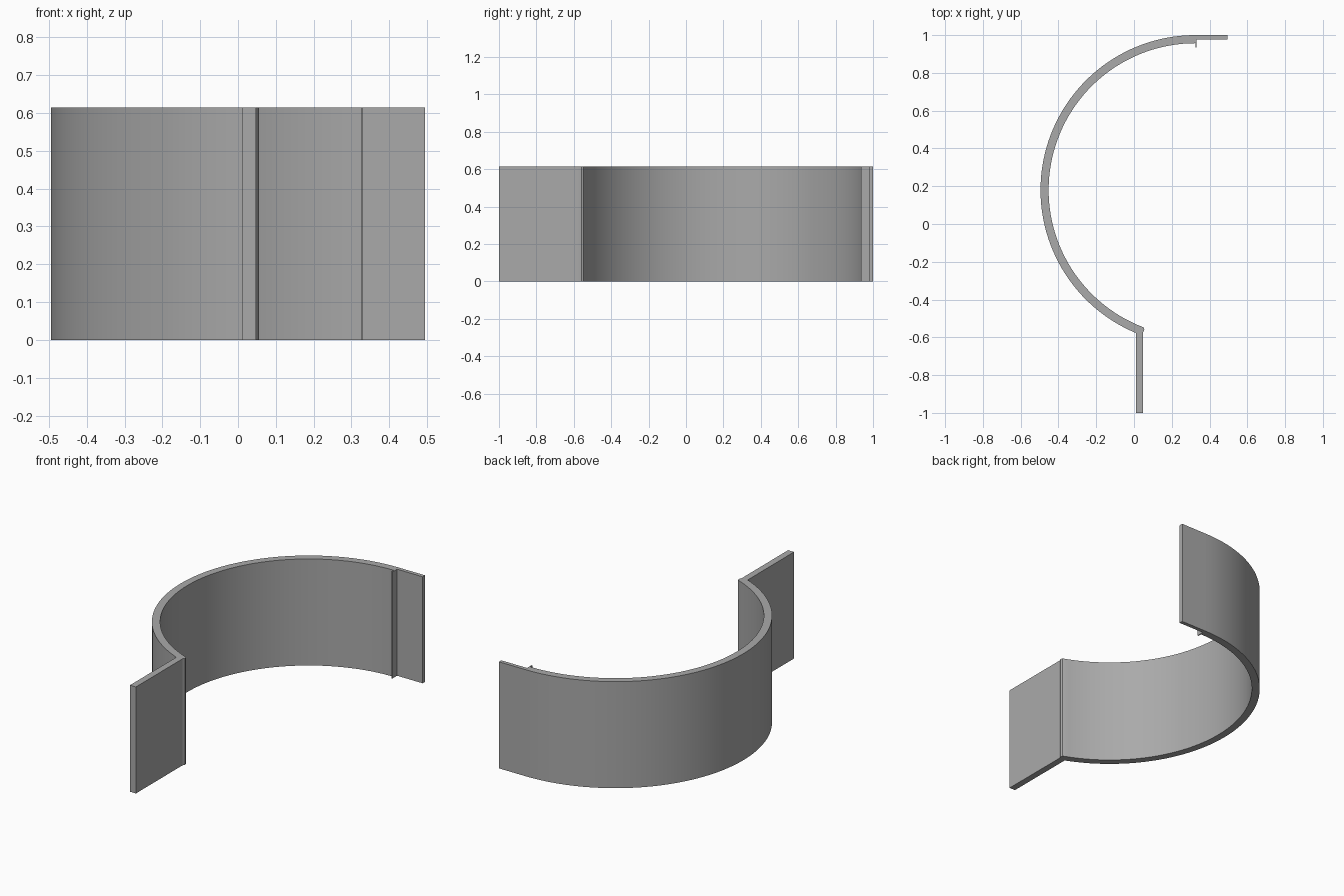
import bpy
import bmesh
from math import cos, sin, radians
from mathutils import Vector

HEIGHT = 0.615
CENTRE = Vector((0.325, 0.18))
OUTER, INNER = 0.82, 0.777
STEPS = 64

if "Cube" in bpy.data.objects:
    bpy.data.objects.remove(bpy.data.objects["Cube"], do_unlink=True)

grey = bpy.data.materials.new("plain grey")
grey.use_nodes = True
colour = (0.4, 0.4, 0.4, 1)
grey.diffuse_color = colour
grey.node_tree.nodes["Principled BSDF"].inputs["Base Color"].default_value = colour


def arc(radius, start, end):
    """Points on the band circle, angles in degrees."""
    for i in range(STEPS + 1):
        a = radians(start + (end - start) * i / STEPS)
        yield CENTRE + radius * Vector((cos(a), sin(a)))


def extrude_profile(name, outline, smooth=False):
    """Plan outline raised to the common height."""
    bm = bmesh.new()
    base = bm.faces.new([bm.verts.new((p[0], p[1], 0)) for p in outline])
    raised = bmesh.ops.extrude_face_region(bm, geom=[base], use_keep_orig=True)
    top = [v for v in raised["geom"] if isinstance(v, bmesh.types.BMVert)]
    bmesh.ops.translate(bm, verts=top, vec=(0, 0, HEIGHT))
    bmesh.ops.recalc_face_normals(bm, faces=bm.faces)
    mesh = bpy.data.meshes.new(name)
    bm.to_mesh(mesh)
    bm.free()
    mesh.materials.append(grey)
    obj = bpy.data.objects.new(name, mesh)
    bpy.context.collection.objects.link(obj)
    if smooth:
        bpy.ops.object.select_all(action="DESELECT")
        obj.select_set(True)
        bpy.context.view_layer.objects.active = obj
        bpy.ops.object.shade_smooth_by_angle(angle=radians(20))
    return obj


# Curved band with a small blunt bead at its front end
bead = [(0.048, -0.574), (0.055, -0.56), (0.05, -0.547)]
extrude_profile("curved_band",
                [*arc(OUTER, 90, 247.4), *bead, *arc(INNER, 249.2, 90)], smooth=True)

# Straight flange running forward from the band
extrude_profile("front_flange",
                [(0.01, -1), (0.048, -1), (0.048, -0.574), (0.01, -0.577)])

# Thin tab continuing the back end, with a narrow inward lip
extrude_profile("back_tab",
                [(0.325, 1), (0.495, 1), (0.495, 0.978), (0.331, 0.978),
                 (0.331, 0.935), (0.325, 0.935)])
